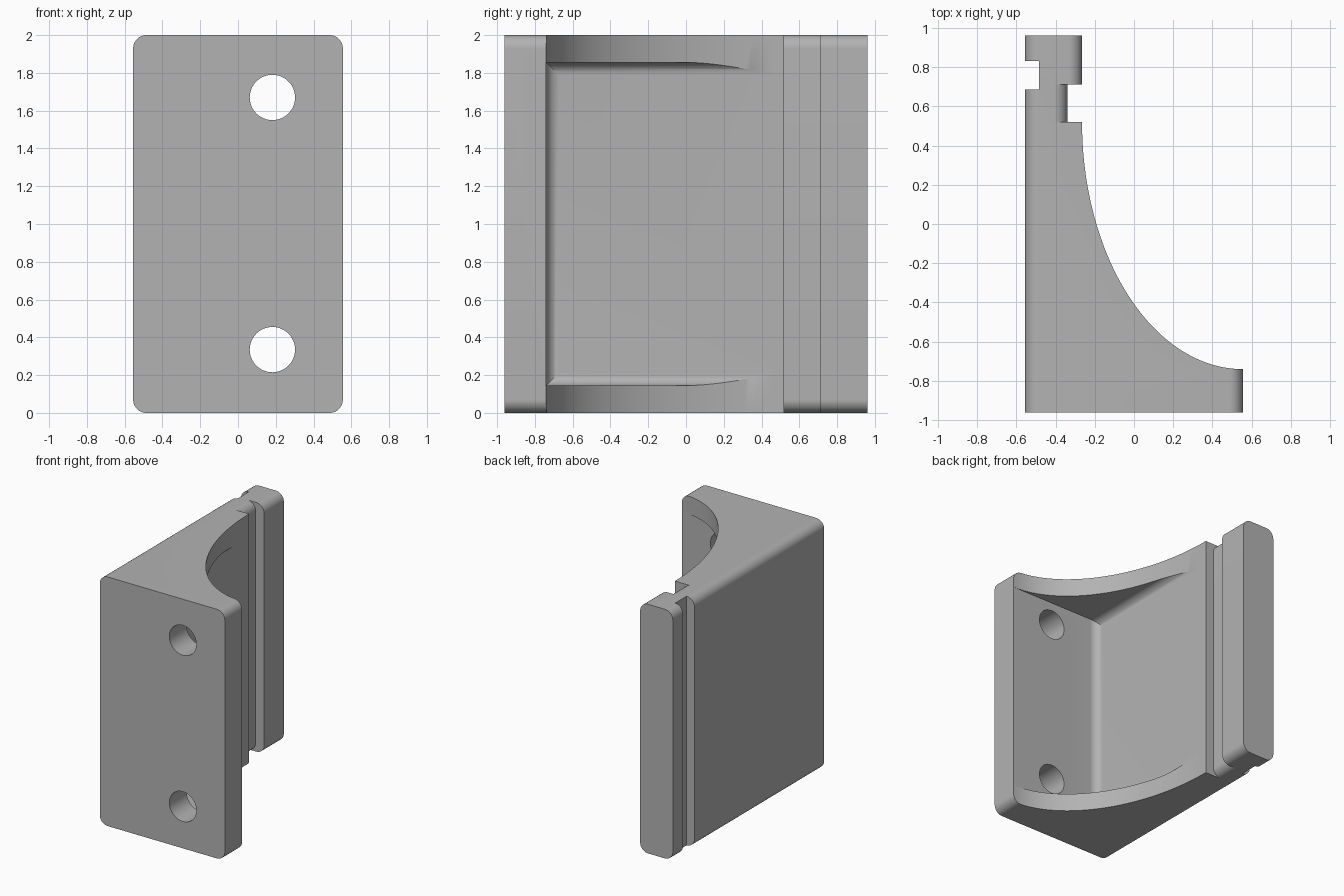
import bpy, bmesh
from math import sin, cos, pi, radians
from mathutils import Vector

if "Cube" in bpy.data.objects:
    bpy.data.objects.remove(bpy.data.objects["Cube"], do_unlink=True)

BACK, RIM, WALL, NECK = -0.555, 0.555, -0.265, -0.34   # x levels
FRONT, PLATE, SHOULDER, GROOVE, END = -0.96, -0.74, 0.52, 0.71, 0.96   # y levels
HEIGHT, ROUND = 2.0, 0.07

grey = bpy.data.materials.new("plain grey")
grey.use_nodes = True
grey.diffuse_color = (0.45, 0.45, 0.45, 1)
grey.node_tree.nodes["Principled BSDF"].inputs["Base Color"].default_value = grey.diffuse_color


def prism(name, points, direction):
    """Extrude a closed outline of 3D points along a direction."""
    bm = bmesh.new()
    face = bm.faces.new([bm.verts.new(p) for p in points])
    result = bmesh.ops.extrude_face_region(bm, geom=[face])
    moved = [g for g in result["geom"] if isinstance(g, bmesh.types.BMVert)]
    bmesh.ops.translate(bm, verts=moved, vec=Vector(direction))
    bmesh.ops.recalc_face_normals(bm, faces=bm.faces)
    return finish(name, bm)


def finish(name, bm):
    mesh = bpy.data.meshes.new(name)
    bm.to_mesh(mesh)
    bm.free()
    mesh.materials.append(grey)
    obj = bpy.data.objects.new(name, mesh)
    bpy.context.collection.objects.link(obj)
    return obj


def rounded_plate(name, x0, x1, y0, y1):
    """Full height plate with rounded corners, seen from the front."""
    points = []
    corners = [(x1 - ROUND, HEIGHT - ROUND), (x0 + ROUND, HEIGHT - ROUND),
               (x0 + ROUND, ROUND), (x1 - ROUND, ROUND)]
    for quarter, (cx, cz) in enumerate(corners):
        for i in range(13):
            a = (quarter + i / 12) * pi / 2
            points.append((cx + ROUND * cos(a), y0, cz + ROUND * sin(a)))
    return prism(name, points, (0, y1 - y0, 0))


def box(name, x0, x1, y0, y1, z0, z1):
    outline = [(x0, y0, z0), (x1, y0, z0), (x1, y1, z0), (x0, y1, z0)]
    return prism(name, outline, (0, 0, z1 - z0))


def combine(target, tool, operation):
    """Apply a boolean and remove its tool."""
    mod = target.modifiers.new(operation.lower(), "BOOLEAN")
    mod.operation, mod.object, mod.solver = operation, tool, "EXACT"
    bpy.context.view_layer.objects.active = target
    bpy.ops.object.modifier_apply(modifier=mod.name)
    bpy.data.objects.remove(tool, do_unlink=True)


# Main body: front plate sweeping into the side wall along an elliptic arc
outline = [(BACK - 0.1, SHOULDER, -0.1), (BACK - 0.1, FRONT - 0.1, -0.1),
           (RIM + 0.1, FRONT - 0.1, -0.1), (RIM + 0.1, PLATE, -0.1)]
for i in range(49):
    a = i / 48 * pi / 2
    outline.append((RIM - (RIM - WALL) * sin(a),
                    SHOULDER - (SHOULDER - PLATE) * cos(a), -0.1))
sweep = prism("sweep", outline, (0, 0, HEIGHT + 0.2))
bracket = rounded_plate("bracket", BACK, RIM, FRONT, SHOULDER + 0.1)
combine(bracket, sweep, "INTERSECT")

# Pocket between the two ribs, filleted around its floor
bm = bmesh.new()
floor = WALL + 0.001
pocket_box = box("pocket", floor, 0.8, PLATE, 0.8, 0.145, HEIGHT - 0.145)
bm.from_mesh(pocket_box.data)
bpy.data.objects.remove(pocket_box, do_unlink=True)
edges = [e for e in bm.edges
         if all(abs(v.co.x - floor) < 1e-4 for v in e.verts)
         and min(v.co.y for v in e.verts) < 0]
bmesh.ops.bevel(bm, geom=edges, offset=ROUND, segments=10, profile=0.5, affect="EDGES")
combine(bracket, finish("pocket", bm), "DIFFERENCE")

# Screw holes through the front plate
for z in (0.335, 1.67):
    ring = [(0.182 + 0.12 * cos(i * pi / 24), FRONT - 0.1, z + 0.12 * sin(i * pi / 24))
            for i in range(48)]
    combine(bracket, prism("hole", ring, (0, 0.8, 0)), "DIFFERENCE")

# Grooved neck and end bar
combine(bracket, rounded_plate("neck", BACK, NECK, SHOULDER - 0.02, GROOVE + 0.02), "UNION")
combine(bracket, rounded_plate("end_bar", BACK, WALL, GROOVE, END), "UNION")

# Slot down the outer face
combine(bracket, box("slot", BACK - 0.1, -0.485, 0.685, 0.83, -0.1, HEIGHT + 0.1), "DIFFERENCE")

bpy.ops.object.select_all(action="DESELECT")
bracket.select_set(True)
bpy.context.view_layer.objects.active = bracket
bpy.ops.object.shade_smooth_by_angle(angle=radians(30))
